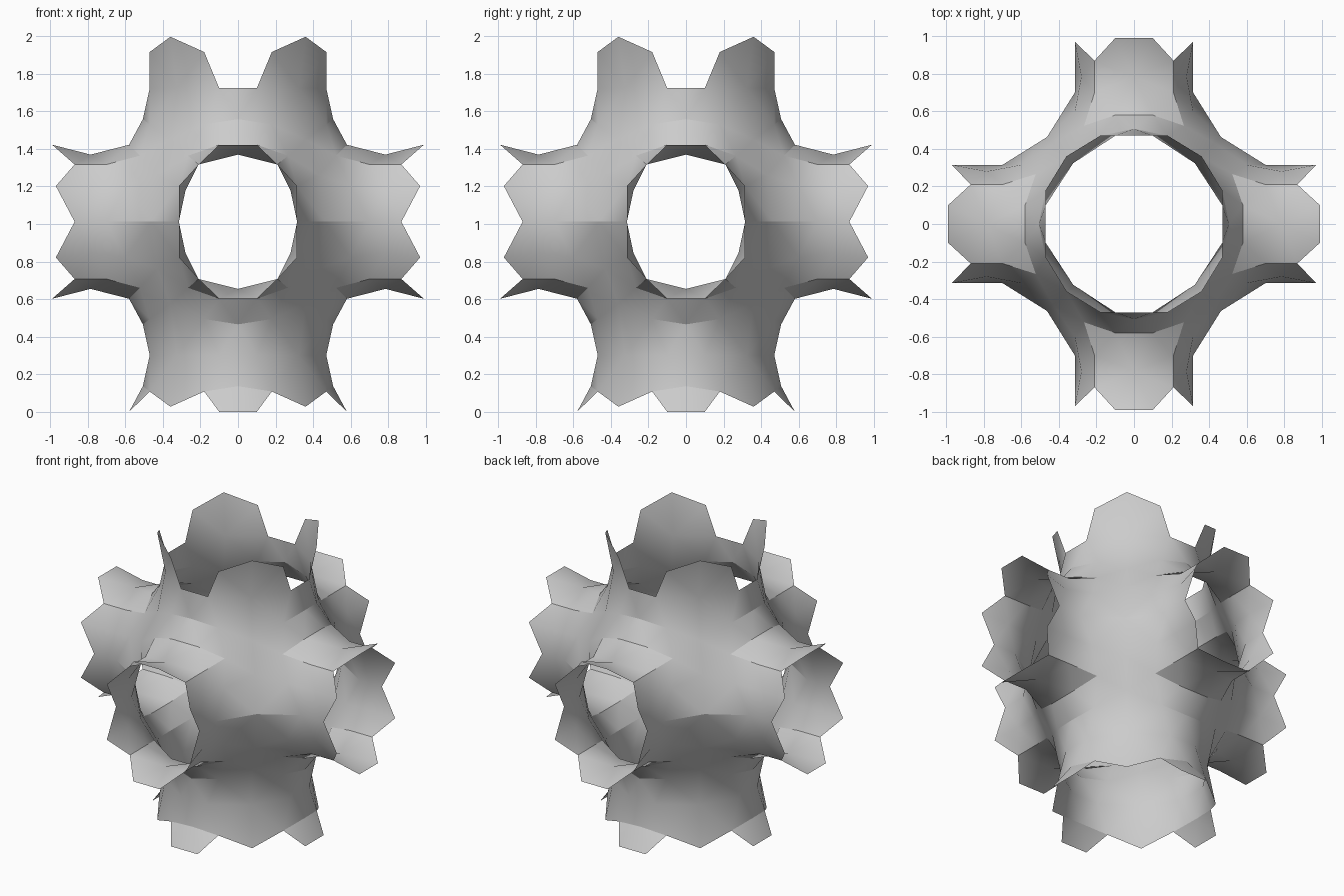
import bpy, bmesh, math
from itertools import product
from mathutils import Vector

if "Cube" in bpy.data.objects:
    bpy.data.objects.remove(bpy.data.objects["Cube"], do_unlink=True)

CENTRE, NECK_Y, NECK_Z = 1.012, 0.785, 0.711


def swap(p):
    """Reflect across the diagonal plane."""
    return Vector((p.y, p.x, p.z))


def flip_x(p):
    return Vector((-p.x, p.y, p.z))


def flip_z(p):
    return Vector((p.x, p.y, -p.z))


def past_y(p):
    """Reflect across the neck of a side tube."""
    return Vector((p.x, 2 * NECK_Y - p.y, p.z))


def past_z(p):
    """Reflect across the neck of an upright tube."""
    return Vector((p.x, p.y, 2 * NECK_Z - p.z))


# Corner points of one sixteenth of the shell
neck = Vector((0.10, 0.47, NECK_Z))
horn_side = Vector((0.18, 0.47, 0.518))
horn_foot = Vector((0.36, 0.36, 0.437))
ridge = Vector((0.10, 0.58, 0.41))
crease = Vector((0.21, 0.70, 0.305))
cheek = Vector((0.315, 0.60, 0.19))
waist = Vector((0.315, 0.70, 0.0))
corner = Vector((0.43, 0.43, 0.25))

# Panels: collar, shoulder, corner, tube roof, tube side, horn, lower flap
collar = [neck, horn_side, ridge]
collar += [flip_x(p) for p in reversed(collar)]
shoulder = [horn_side, ridge, crease, cheek, corner, horn_foot]
corner_panel = [waist, cheek, corner, swap(cheek), swap(waist),
                flip_z(swap(cheek)), flip_z(corner), flip_z(cheek)]
tube_roof = [ridge, crease, past_y(crease), past_y(ridge)]
tube_roof += [flip_x(p) for p in reversed(tube_roof)]
tube_side = [waist, cheek, crease, past_y(crease), past_y(cheek), past_y(waist)]
horn = [neck, horn_side, horn_foot, swap(horn_side), swap(neck),
        past_z(swap(horn_side)), past_z(horn_foot), past_z(horn_side)]
lower_flap = [past_z(p) for p in collar]

both, below = (1, -1), (-1,)
panels = [(collar, both), (shoulder, both), (corner_panel, both), (tube_roof, both),
          (tube_side, both), (horn, both), (lower_flap, below)]

# Repeat every panel around the shell, sharing corners and skipping duplicates
bm = bmesh.new()
corners = {}


def corner_at(p):
    key = tuple(round(c * 1000) for c in p)
    if key not in corners:
        corners[key] = bm.verts.new((p.x, p.y, p.z + CENTRE))
    return corners[key]


for panel, heights in panels:
    for sx, sy, sz, turned in product(both, both, heights, (False, True)):
        points = [swap(p) if turned else p for p in panel]
        loop = [corner_at(Vector((p.x * sx, p.y * sy, p.z * sz))) for p in points]
        if not bm.faces.get(loop):
            bm.faces.new(loop)

# Make the surface face away from the core
bmesh.ops.recalc_face_normals(bm, faces=bm.faces[:])
probe = bm.faces.get([corner_at(p) for p in corner_panel])
probe.normal_update()
if probe.normal.dot(Vector((1, 1, 0))) < 0:
    bmesh.ops.reverse_faces(bm, faces=bm.faces[:])

# Fan every panel from its middle
bmesh.ops.poke(bm, faces=bm.faces[:], center_mode='MEAN')

mesh = bpy.data.meshes.new("lattice_shell")
bm.to_mesh(mesh)
bm.free()
shell = bpy.data.objects.new("lattice_shell", mesh)
bpy.context.collection.objects.link(shell)

# Plain grey
grey = bpy.data.materials.new("light_grey")
grey.use_nodes = True
colour = (0.6, 0.6, 0.6, 1.0)
grey.diffuse_color = colour
grey.node_tree.nodes["Principled BSDF"].inputs["Base Color"].default_value = colour
mesh.materials.append(grey)

bpy.ops.object.select_all(action='DESELECT')
shell.select_set(True)
bpy.context.view_layer.objects.active = shell
bpy.ops.object.shade_smooth_by_angle(angle=math.radians(30))
